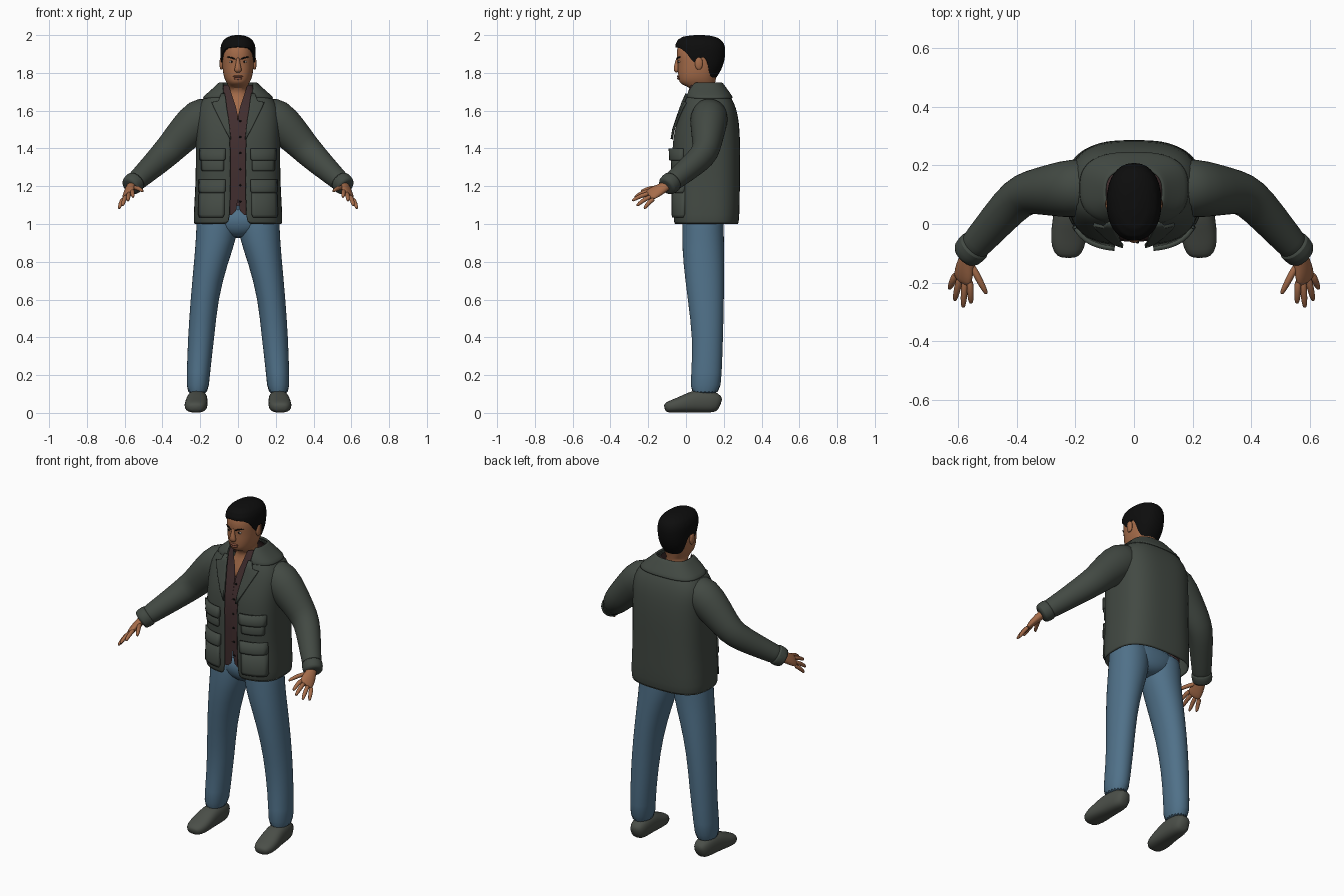
import bpy, bmesh
from math import sin, cos, asin, pi, radians, sqrt
from mathutils import Vector

if "Cube" in bpy.data.objects:
    bpy.data.objects.remove(bpy.data.objects["Cube"])


def material(name, colour):
    m = bpy.data.materials.new(name)
    m.use_nodes = True
    m.diffuse_color = (*colour, 1)
    bsdf = next(n for n in m.node_tree.nodes if n.type == "BSDF_PRINCIPLED")
    bsdf.inputs["Base Color"].default_value = (*colour, 1)
    bsdf.inputs["Roughness"].default_value = 0.8
    return m


olive = material("olive cloth", (.055, .067, .056))
denim = material("blue denim", (.08, .165, .25))
skin = material("brown skin", (.38, .15, .068))
maroon = material("dark maroon cloth", (.055, .028, .029))
black = material("black hair", (.004, .004, .004))
leather = material("grey green leather", (.07, .078, .066))
white = material("eye white", (.5, .45, .4))
lip = material("lip brown", (.25, .085, .05))


def grid(name, rows, mat, closed=True, mirror=False, thick=0, level=1, fix=True):
    """Skin a list of point rows; closed rows are capped at both ends."""
    bm = bmesh.new()
    vs = [[bm.verts.new(p) for p in row] for row in rows]
    n = len(rows[0])
    for a, b in zip(vs, vs[1:]):
        for j in range(n if closed else n - 1):
            k = (j + 1) % n
            bm.faces.new((a[j], a[k], b[k], b[j]))
    if closed:
        bm.faces.new(vs[0][::-1])
        bm.faces.new(vs[-1])
        if fix:
            bmesh.ops.recalc_face_normals(bm, faces=bm.faces)
    mesh = bpy.data.meshes.new(name)
    bm.to_mesh(mesh)
    bm.free()
    ob = bpy.data.objects.new(name, mesh)
    bpy.context.collection.objects.link(ob)
    mesh.materials.append(mat)
    bpy.ops.object.select_all(action="DESELECT")
    ob.select_set(True)
    bpy.context.view_layer.objects.active = ob
    bpy.ops.object.shade_smooth_by_angle(angle=radians(60))
    if mirror:
        ob.modifiers.new("Mirror", "MIRROR").use_mirror_merge = False
    if thick:
        s = ob.modifiers.new("Solidify", "SOLIDIFY")
        s.thickness, s.offset = thick, -1
    if level:
        s = ob.modifiers.new("Subdivision", "SUBSURF")
        s.levels = s.render_levels = level
    return ob


def ring(z, rx, yf, yb, gap=None, cx=0, e=.9, n=32):
    """Horizontal superellipse, starting at the front, with an optional front gap."""
    start = asin(min(1, gap / rx) ** (1 / e)) if gap is not None else 0
    count = n if gap is None else n + 1
    pts = []
    for i in range(count):
        t = start + (2 * pi - 2 * start) * i / n
        s, c = sin(t), cos(t)
        sx, sy = (abs(s) ** e) * (1 if s > 0 else -1), (abs(c) ** e) * (1 if c > 0 else -1)
        pts.append(Vector((cx + rx * sx, (yf + yb) / 2 - (yb - yf) / 2 * sy, z)))
    return pts


def tube(name, path, mat, side=(1, 0, 0), e=1, n=14, **kw):
    """Sweep ellipses along points given as (x, y, z, half width, half depth)."""
    rows = []
    for i, (x, y, z, a, b) in enumerate(path):
        p, q = path[max(i - 1, 0)], path[min(i + 1, len(path) - 1)]
        d = (Vector(q[:3]) - Vector(p[:3])).normalized()
        u = Vector(side)
        u = (u - d * u.dot(d)).normalized()
        v = d.cross(u)
        row = []
        for k in range(n):
            c, s = cos(2 * pi * k / n), sin(2 * pi * k / n)
            row.append(Vector((x, y, z)) + u * a * abs(c) ** e * (1 if c > 0 else -1)
                       + v * b * abs(s) ** e * (1 if s > 0 else -1))
        rows.append(row)
    return grid(name, rows, mat, **kw)


def ball(name, centre, size, mat, mirror=False):
    x, y, z = centre
    rx, ry, rz = size
    rows = []
    for i in range(1, 8):
        a = pi * i / 8
        r = sin(a)
        rows.append(ring(z - rz * cos(a), rx * r, y - ry * r, y + ry * r, cx=x, e=1, n=14))
    return grid(name, rows, mat, mirror=mirror)


def lerp_table(table, key):
    """Interpolate rows of a table by their first value."""
    for a, b in zip(table, table[1:]):
        if a[0] <= key <= b[0]:
            f = (key - a[0]) / (b[0] - a[0])
            return [p + (q - p) * f for p, q in zip(a, b)]
    return list(table[0] if key < table[0][0] else table[-1])


# Trousers and shoes
LEG = [(.085, .215, .061, .015, .182), (.2, .211, .061, .028, .19), (.4, .195, .071, .035, .197),
       (.6, .179, .073, .008, .202), (.8, .143, .091, -.017, .203), (.92, .115, .109, -.022, .202),
       (1.02, .112, .109, -.02, .2), (1.08, .11, .1, -.015, .2)]
grid("trouser_legs", [ring(z, rx, yf, yb, cx=cx, e=.95, n=20) for z, cx, rx, yf, yb in LEG],
     denim, mirror=True)
PELVIS = [(.925, .04, .04, .15), (.955, .11, .0, .19), (1.0, .21, -.022, .202), (1.1, .21, -.02, .21)]
grid("trouser_hips", [ring(*r) for r in PELVIS], denim)
SHOE = [(.209, .184, .045, .025, .03), (.211, .165, .055, .046, .054), (.214, .1, .062, .054, .062),
        (.217, .04, .06, .057, .06), (.221, -.01, .047, .061, .047), (.224, -.06, .037, .062, .037),
        (.226, -.1, .029, .049, .029), (.226, -.115, .025, .026, .016)]
tube("shoes", SHOE, leather, e=.8, n=16, mirror=True)

# Shirt with an open neck
SHIRT = [(1.045, .2, -.045, .22, 0), (1.2, .2, -.055, .25, 0), (1.4, .2, -.064, .25, 0),
         (1.5, .2, -.05, .24, 0), (1.595, .18, -.02, .22, .001), (1.65, .14, .0, .2, .022),
         (1.7, .1, .008, .19, .038), (1.735, .078, .016, .165, .048)]
grid("shirt", [ring(*r, e=.7) for r in SHIRT], maroon, closed=False)
for i in range(6):
    z = 1.12 + i * .085
    ball(f"shirt_button_{i + 1}", (.012, lerp_table(SHIRT, z)[2], z), (.006, .004, .006), black)

# Jacket body, collar and front panels
JACKET = [(.995, .236, -.066, .28, .042), (1.1, .233, -.07, .285, .04), (1.22, .224, -.07, .285, .038),
          (1.4, .224, -.078, .288, .038), (1.5, .224, -.062, .284, .044), (1.58, .224, -.036, .275, .054),
          (1.64, .207, -.015, .256, .064), (1.68, .167, .0, .232, .073), (1.71, .127, .012, .208, .078),
          (1.735, .1, .03, .187, .08)]
grid("jacket_body", [ring(*r, e=.7, n=40) for r in JACKET], olive, closed=False, thick=.01)
COLLAR = [(1.668, .192, -.008, .252, .075), (1.7, .155, -.002, .229, .08),
          (1.738, .112, .016, .202, .08), (1.752, .1, .026, .19, .08)]
grid("jacket_collar", [ring(*r, e=.75) for r in COLLAR], olive, closed=False, thick=.012)


def panel(name, outline, lift, thick):
    """Mirrored patch on the jacket front from rows of (z, inner x, outer x)."""
    rows = []
    for z, x0, x1 in outline:
        _, rx, yf, yb, _ = lerp_table(JACKET, z)
        row = []
        for i in range(9):
            x = x0 + (x1 - x0) * i / 8
            c = sqrt(1 - min(1, x / rx) ** (2 / .7)) ** .7
            row.append(Vector((x, (yf + yb) / 2 - (yb - yf) / 2 * c - lift, z)))
        rows.append(row)
    grid(name, rows, olive, closed=False, mirror=True, thick=thick, level=0)


panel("lapels", [(1.45, .037, .043), (1.5, .043, .07), (1.56, .05, .1), (1.62, .06, .13),
                 (1.645, .063, .14), (1.652, .064, .105), (1.69, .07, .09)], .012, .012)
panel("chest_pockets", [(1.28, .08, .19), (1.29, .075, .195), (1.37, .075, .195)], .008, .01)
panel("chest_pocket_flaps", [(1.335, .075, .2), (1.345, .067, .205), (1.4, .067, .205)], .016, .016)
panel("hip_pockets", [(1.035, .08, .205), (1.05, .073, .212), (1.2, .073, .206)], .01, .012)
panel("hip_pocket_flaps", [(1.165, .075, .205), (1.175, .067, .21), (1.235, .067, .208)], .018, .018)

# Sleeves and cuffs
SLEEVE = [(.11, .13, 1.6, .085, .085), (.2, .122, 1.565, .113, .106), (.285, .115, 1.478, .096, .088),
          (.345, .11, 1.413, .084, .077), (.393, .095, 1.363, .077, .071), (.465, .015, 1.295, .065, .063),
          (.535, -.065, 1.23, .054, .054), (.565, -.098, 1.206, .05, .05)]
tube("sleeves", SLEEVE, olive, side=(.6, 0, .8), n=20, mirror=True)
tube("cuffs", [(.538, -.068, 1.229, .05, .05), (.541, -.071, 1.226, .06, .059),
               (.572, -.104, 1.199, .056, .056), (.575, -.107, 1.196, .042, .042)],
     olive, side=(.6, 0, .8), n=20, mirror=True)

# Hands
ACROSS = (.6, .35, -.55)
tube("palms", [(.55, -.08, 1.222, .028, .025), (.568, -.115, 1.195, .03, .024),
               (.577, -.15, 1.177, .04, .022), (.584, -.185, 1.157, .043, .017),
               (.587, -.2, 1.149, .035, .01)], skin, side=ACROSS, mirror=True)
FINGERS = {"index_fingers": ((.56, -.188, 1.176), (.556, -.272, 1.14)),
           "middle_fingers": ((.576, -.188, 1.163), (.583, -.286, 1.122)),
           "ring_fingers": ((.593, -.18, 1.148), (.612, -.262, 1.095)),
           "little_fingers": ((.607, -.168, 1.135), (.63, -.222, 1.08)),
           "thumbs": ((.557, -.135, 1.193), (.502, -.24, 1.172))}
for name, (root, tip) in FINGERS.items():
    a, b = Vector(root), Vector(tip)
    bend = Vector((0, 0, .008))
    stations = [(0, .013), (.45, .0125), (.85, .0105), (1, .005)]
    path = [(*(a.lerp(b, f) + bend * sin(pi * f)), r, r) for f, r in stations]
    tube(name, path, skin, side=ACROSS, n=10, mirror=True)

# Head, neck and upper chest
HEAD = [(1.55, .1, -.01, .15), (1.6, .095, -.002, .15), (1.65, .075, .016, .15), (1.69, .058, .03, .148),
        (1.722, .056, .024, .15), (1.736, .052, -.018, .152), (1.75, .063, -.036, .155),
        (1.775, .074, -.04, .16), (1.81, .081, -.044, .172), (1.85, .084, -.044, .185),
        (1.88, .085, -.05, .19), (1.92, .084, -.05, .193), (1.955, .073, -.038, .185),
        (1.98, .05, -.005, .15)]
grid("head", [ring(*r) for r in HEAD], skin)
ball("ears", (.088, .068, 1.85), (.011, .022, .036), skin, mirror=True)
tube("nose", [(0, -.043, 1.885, .008, .007), (0, -.047, 1.855, .01, .011), (0, -.051, 1.826, .018, .016),
              (0, -.05, 1.812, .021, .015), (0, -.045, 1.803, .014, .007)], skin)
ball("lower_lip", (0, -.039, 1.77), (.024, .009, .007), lip)
ball("upper_lip", (0, -.04, 1.781), (.029, .009, .006), lip)
ball("eyes", (.034, -.034, 1.859), (.014, .008, .006), white, mirror=True)
ball("irises", (.033, -.039, 1.859), (.006, .005, .006), black, mirror=True)
tube("eyebrows", [(.012, -.05, 1.871, .004, .003), (.035, -.044, 1.882, .005, .004),
                  (.06, -.027, 1.884, .003, .003)], black, side=(0, 0, 1), n=8, mirror=True)

# Hair: each column rises from the hairline to the crown
HAIR = [(1.76, .06, .0, .15), (1.8, .078, -.02, .178), (1.84, .089, -.04, .197), (1.88, .093, -.054, .206),
        (1.92, .094, -.058, .209), (1.95, .09, -.056, .204), (1.975, .077, -.044, .188),
        (1.992, .052, -.016, .155), (2.0, .02, .04, .11)]
HAIRLINE = [(0, 1.937), (40, 1.932), (60, 1.905), (72, 1.86), (84, 1.845), (90, 1.885),
            (103, 1.88), (113, 1.8), (130, 1.775), (180, 1.765)]
COLUMNS, STEPS = 48, 14
hair_rows = [[] for _ in range(STEPS + 1)]
for j in range(COLUMNS):
    degrees = 360 * j / COLUMNS
    low = lerp_table(HAIRLINE, min(degrees, 360 - degrees))[1]
    first = next(i for i in range(len(HAIR)) if HAIR[i + 1][0] >= low)
    base = first + (low - HAIR[first][0]) / (HAIR[first + 1][0] - HAIR[first][0])
    for k in range(STEPS + 1):
        level = base + (len(HAIR) - 1 - base) * k / STEPS
        i = min(int(level), len(HAIR) - 2)
        shape = [p + (q - p) * (level - i) for p, q in zip(HAIR[i], HAIR[i + 1])]
        hair_rows[k].append(ring(*shape, n=COLUMNS)[j])
hair = grid("hair", hair_rows, black, fix=False)
bm = bmesh.new()
bm.from_mesh(hair.data)
bmesh.ops.delete(bm, geom=[f for f in bm.faces if len(f.verts) > 4 and f.calc_center_median().z < 1.95],
                 context="FACES_ONLY")
bm.to_mesh(hair.data)
bm.free()
thickness = hair.modifiers.new("Solidify", "SOLIDIFY")
thickness.thickness, thickness.offset = .012, -1
